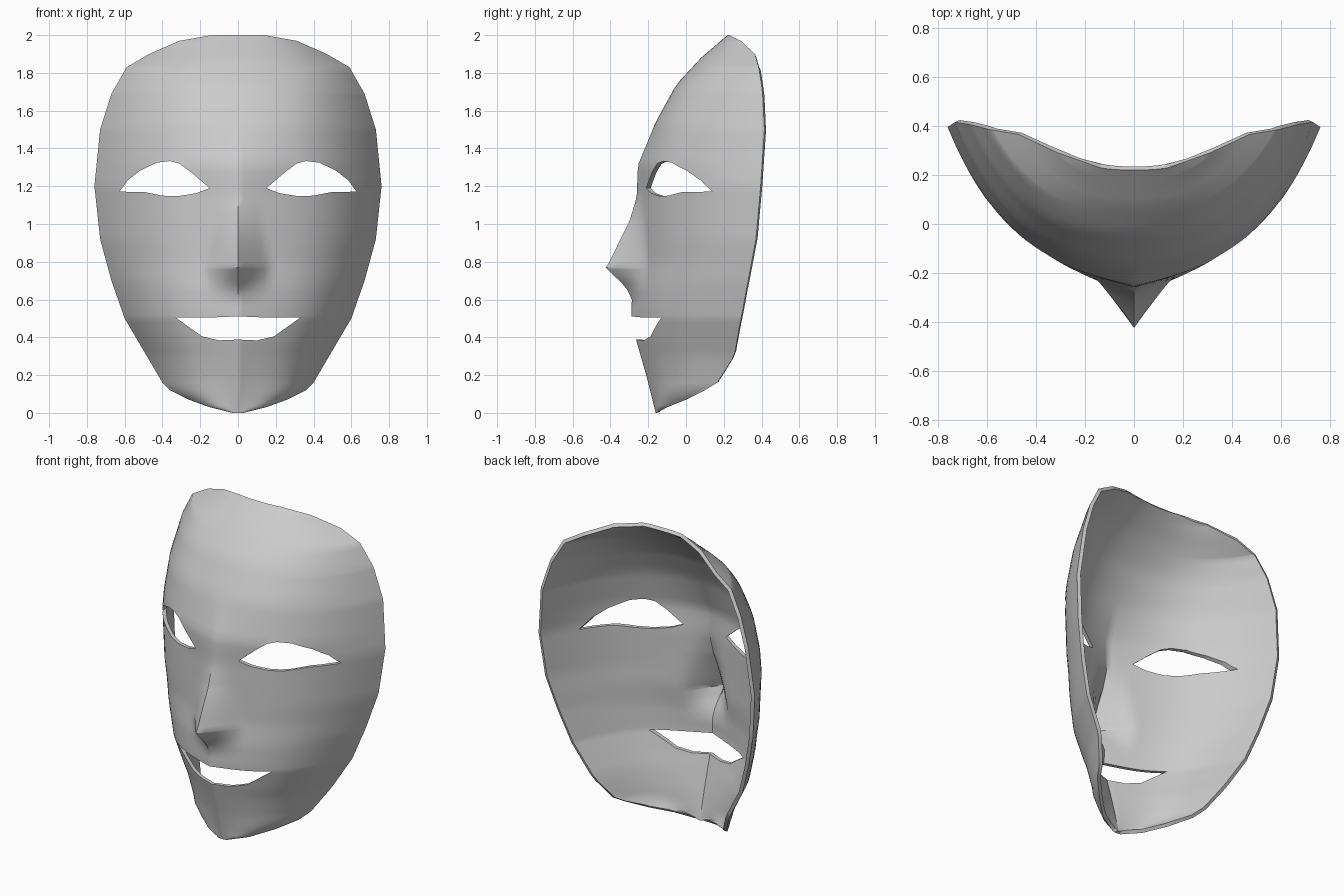
import bpy, bmesh

if "Cube" in bpy.data.objects:
    bpy.data.objects.remove(bpy.data.objects["Cube"])

def lerp_table(table, z):
    for (a, p), (b, q) in zip(table, table[1:]):
        if z <= b:
            return p + (q - p) * max(0, z - a) / (b - a)
    return table[-1][1]

# Outline half width, rim depth, centre depth and nose height, all by z
WIDTH = [(0, .03), (.03, .15), (.07, .26), (.12, .36), (.16, .40), (.33, .50), (.5, .60), (.7, .67),
         (.92, .73), (1.2, .76), (1.5, .73), (1.69, .67), (1.83, .59), (1.9, .47), (1.97, .31), (2, .14)]
RIM = [(0, -.155), (.03, -.10), (.07, 0), (.12, .10), (.16, .165), (.3, .255), (.6, .31), (.92, .37),
       (1.2, .395), (1.5, .415), (1.7, .405), (1.83, .385), (1.9, .365), (1.97, .29), (2, .23)]
CENTRE = [(0, -.16), (.18, -.205), (.38, -.262), (.51, -.29), (.65, -.285), (.8, -.265), (1.1, -.262),
          (1.31, -.255), (1.54, -.16), (1.74, -.05), (1.88, .08), (2, .22)]
NOSE = [(0, 0), (.6, 0), (.66, .03), (.77, .155), (1.02, .035), (1.14, 0), (2, 0)]
NOSE_WIDTH = [(0, .17), (.77, .17), (1.1, .11), (2, .11)]

def depth(u, z):
    x = abs(u) * lerp_table(WIDTH, z)
    u = abs(u)
    c, r = lerp_table(CENTRE, z), lerp_table(RIM, z)
    round_top = min(1, max(0, (z - 1.15) / .4))
    low = .4 * u + .6 * u ** 4
    high = .55 * u ** 2 + .45 * u ** 4
    y = c + (r - c) * (low + (high - low) * round_top)
    f = max(0, 1 - x / lerp_table(NOSE_WIDTH, z))
    return y - lerp_table(NOSE, z) * f ** 1.15

# Mask shell
COLS = 48
levels = sorted({round(.04 * i, 3) for i in range(51)} | {z for z, _ in WIDTH}
                | {.65, .77, 1.02, 1.985, .015, .38})
bm = bmesh.new()
rows = []
for z in levels:
    w = lerp_table(WIDTH, z)
    us = [2 * j / COLS - 1 for j in range(COLS + 1)]
    rows.append([bm.verts.new((u * w, depth(u, z), z)) for u in us])
for a, b in zip(rows, rows[1:]):
    for j in range(COLS):
        bm.faces.new((a[j], a[j + 1], b[j + 1], b[j]))
me = bpy.data.meshes.new("mask")
bm.to_mesh(me)
bm.free()
mask = bpy.data.objects.new("mask", me)
bpy.context.collection.objects.link(mask)
shell = mask.modifiers.new("thickness", 'SOLIDIFY')
shell.thickness = .022
shell.offset = -1

# Prism cutters for the openings
def cutter(name, outline):
    bm = bmesh.new()
    face = bm.faces.new([bm.verts.new((x, -1, z)) for x, z in outline])
    ext = bmesh.ops.extrude_face_region(bm, geom=[face])
    bmesh.ops.translate(bm, vec=(0, 2, 0),
                        verts=[v for v in ext['geom'] if isinstance(v, bmesh.types.BMVert)])
    bmesh.ops.recalc_face_normals(bm, faces=bm.faces)
    me = bpy.data.meshes.new(name)
    bm.to_mesh(me)
    bm.free()
    ob = bpy.data.objects.new(name, me)
    bpy.context.collection.objects.link(ob)
    ob.hide_render = True
    cut = mask.modifiers.new(name, 'BOOLEAN')
    cut.operation = 'DIFFERENCE'
    cut.solver = 'EXACT'
    cut.object = ob
    return ob

EYE = [(.15, 1.19), (.25, 1.275), (.31, 1.32), (.36, 1.333), (.43, 1.325), (.52, 1.282), (.585, 1.23),
       (.628, 1.171), (.5, 1.17), (.40, 1.15), (.32, 1.147), (.22, 1.163)]
MOUTH = [(0, .511), (.12, .506), (.2, .504), (.332, .506), (.19, .405), (.1, .384), (0, .388)]
mouth = MOUTH + [(-x, z) for x, z in reversed(MOUTH) if x]
cutters = [cutter("eye_cut_right", EYE),
           cutter("eye_cut_left", [(-x, z) for x, z in EYE]),
           cutter("mouth_cut", mouth)]

# Apply, remove the cutters, smooth the skin and keep the rims sharp
bpy.context.view_layer.objects.active = mask
mask.select_set(True)
for m in list(mask.modifiers):
    bpy.ops.object.modifier_apply(modifier=m.name)
for ob in cutters:
    bpy.data.objects.remove(ob)
bpy.ops.object.shade_smooth_by_angle(angle=.75)
